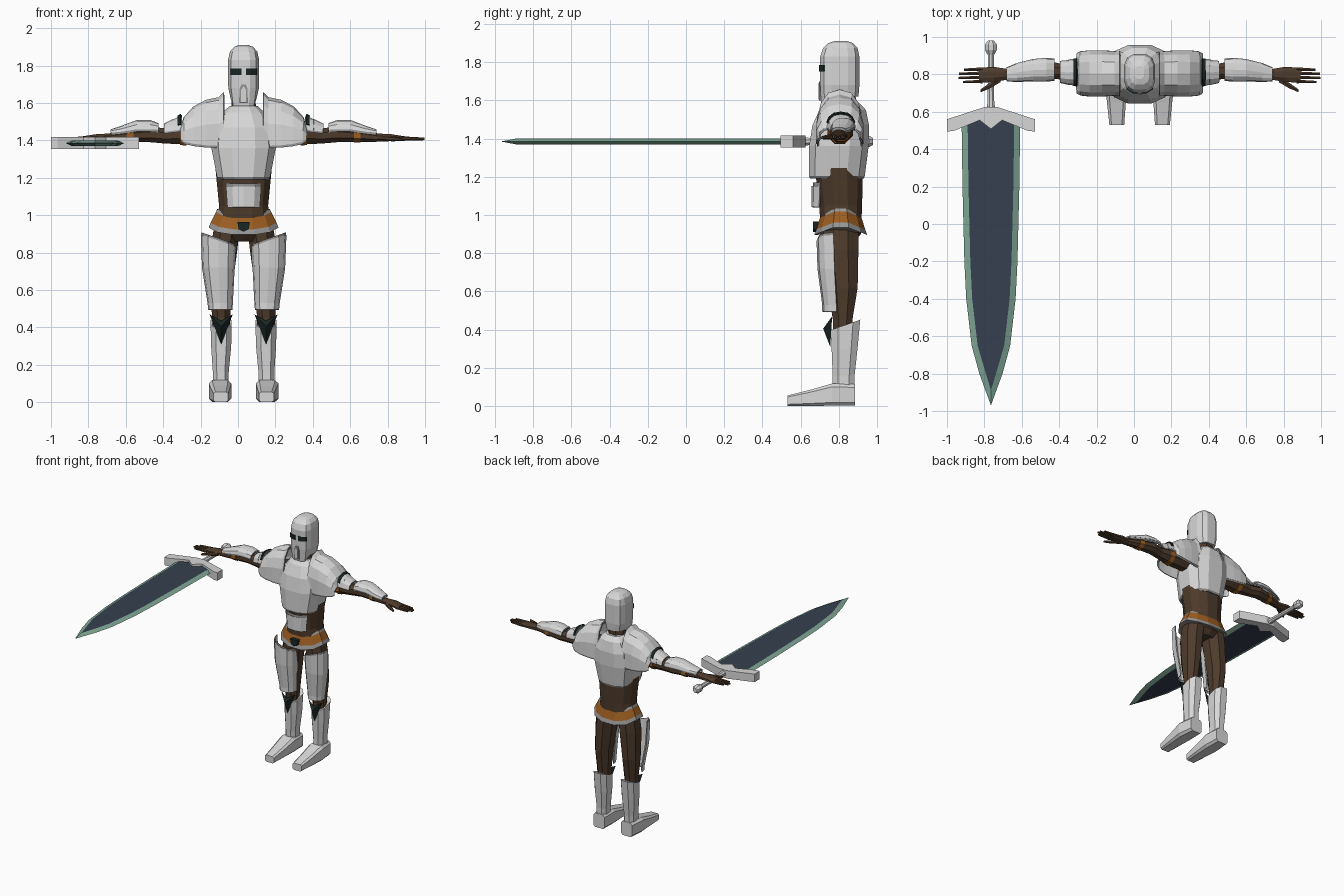
import bpy, bmesh, math

CX = 0.03  # body centre line; the sword makes the whole model off-centre


def material(name, *rgb):
    m = bpy.data.materials.new(name)
    m.diffuse_color = (*rgb, 1)
    return m


PLATE = material("light steel", 0.68, 0.68, 0.68)
TRIM = material("grey trim", 0.30, 0.30, 0.30)
BROWN = material("brown leather", 0.076, 0.044, 0.025)
ORANGE = material("orange leather", 0.33, 0.11, 0.015)
DARK = material("dark green", 0.010, 0.020, 0.018)
BLUE = material("blade blue", 0.037, 0.051, 0.08)
GREEN = material("blade edge green", 0.216, 0.39, 0.305)


def finish(name, bm, mats, mirror=False, x=CX):
    bmesh.ops.recalc_face_normals(bm, faces=bm.faces)
    me = bpy.data.meshes.new(name)
    bm.to_mesh(me)
    bm.free()
    for m in mats:
        me.materials.append(m)
    ob = bpy.data.objects.new(name, me)
    ob.location.x = x
    bpy.context.collection.objects.link(ob)
    if mirror:
        mod = ob.modifiers.new("mirror", 'MIRROR')
        mod.use_mirror_merge = False
    return ob


def place(axis, t, a, b):
    return {'x': (t, a, b), 'y': (a, t, b), 'z': (a, b, t)}[axis]


def loft(name, axis, rings, mats, n=8, p=2.0, rows=None, arc=None, trim=0.0,
         thick=0.014, fix=None, mirror=False, x=CX):
    """Skin rings (t, centre a, centre b, radius a, radius b); an arc gives an open plate."""
    bm = bmesh.new()
    if arc:
        angles = [math.radians(arc[0] + (arc[1] - arc[0]) * i / n) for i in range(n + 1)]
    else:
        angles = [2 * math.pi * (i + 0.5) / n for i in range(n)]
    power = lambda v: math.copysign(abs(v) ** (2 / p), v)
    grid = [[bm.verts.new(place(axis, t, a + ra * power(math.cos(g)), b + rb * power(math.sin(g))))
             for g in angles] for t, a, b, ra, rb in rings]
    for k in range(len(grid) - 1):
        for i in range(n):
            j = (i + 1) % len(angles)
            f = bm.faces.new((grid[k][i], grid[k][j], grid[k + 1][j], grid[k + 1][i]))
            f.material_index = rows[k] if rows else 0
    if not arc:
        for end, row in ((0, 0), (-1, -1)):
            bm.faces.new(grid[end]).material_index = rows[row] if rows else 0
    if fix:
        for v in bm.verts:
            v.co.z += fix(v.co)
    if trim:
        rim = bmesh.ops.inset_region(bm, faces=bm.faces[:], thickness=trim,
                                     use_boundary=True, use_even_offset=True)
        for f in rim['faces']:
            f.material_index = 1
    ob = finish(name, bm, mats, mirror, x)
    if arc:
        s = ob.modifiers.new("thickness", 'SOLIDIFY')
        s.thickness, s.offset = thick, 0
    return ob


def slab(name, axis, outline, t0, t1, mat, mirror=False, x=CX):
    """Extrude an outline along an axis."""
    bm = bmesh.new()
    lo, hi = [[bm.verts.new(place(axis, t, a, b)) for a, b in outline] for t in (t0, t1)]
    bm.faces.new(lo)
    bm.faces.new(hi)
    for i in range(len(lo)):
        j = (i + 1) % len(lo)
        bm.faces.new((lo[i], lo[j], hi[j], hi[i]))
    return finish(name, bm, [mat], mirror, x)


STEEL = [PLATE, TRIM]

# head and neck
loft("neck", 'z', [(1.5, 0, .825, .075, .075), (1.7, 0, .815, .065, .075)], [BROWN])
loft("helmet", 'z', [(1.62, 0, .805, .070, .100), (1.68, 0, .805, .084, .105),
                     (1.83, 0, .805, .085, .105), (1.875, 0, .808, .075, .092),
                     (1.90, 0, .81, .052, .066), (1.91, 0, .81, .025, .035)],
     [PLATE], n=12, p=3, fix=lambda c: -.035 if c.z < 1.63 and c.y < .76 else 0)
slab("eye_slit", 'z', [(.012, .697), (.0345, .697), (.071, .719), (.071, .727), (.0345, .706),
                       (.012, .706)], 1.75, 1.785, DARK, mirror=True)
slab("breather", 'y', [(-.022, 1.60), (.022, 1.60), (.022, 1.675), (.012, 1.70), (-.012, 1.70),
                       (-.022, 1.675)], .697, .706, TRIM)
slab("breather_panel", 'y', [(-.014, 1.605), (.014, 1.605), (.014, 1.67), (0, 1.69),
                             (-.014, 1.67)], .693, .699, PLATE)

# torso
loft("waist", 'z', [(.93, 0, .81, .15, .11), (1.05, 0, .81, .135, .115),
                    (1.25, 0, .80, .155, .13)], [BROWN], n=12, p=2.4)
loft("hips", 'z', [(.86, 0, .81, .10, .07), (.90, 0, .81, .15, .105),
                   (.98, 0, .81, .15, .11)], [BROWN], n=10, p=2.4)
loft("breastplate", 'z', [(1.19, 0, .79, .135, .145), (1.205, 0, .79, .146, .15),
                          (1.36, 0, .80, .177, .16), (1.47, 0, .81, .168, .152),
                          (1.55, 0, .82, .115, .125), (1.585, 0, .82, .075, .09)],
     STEEL, n=12, p=2.6, rows=[1, 0, 0, 0, 0])
loft("belly_plate", 'z', [(1.05, 0, .80, .105, .135), (1.16, 0, .80, .115, .135)], STEEL,
     n=4, p=2.6, arc=(222, 318), trim=.014, thick=.02)
loft("belt", 'z', [(1.045, 0, .81, .145, .105), (1.03, 0, .81, .153, .112),
                   (.975, 0, .81, .182, .132), (.95, 0, .81, .193, .143)],
     [TRIM, ORANGE], n=12, p=2.2, rows=[0, 1, 0], fix=lambda c: -.055 * abs(c.y - .81) / .14)
slab("buckle", 'y', [(-.033, .965), (.033, .965), (.027, .925), (0, .912), (-.027, .925)],
     .664, .70, DARK)

# shoulders and arms
loft("pauldron", 'x', [(.105, .805, 1.41, .12, .24), (.13, .805, 1.41, .115, .215),
                       (.20, .805, 1.41, .12, .20), (.265, .805, 1.41, .12, .165),
                       (.315, .805, 1.41, .115, .11), (.335, .805, 1.41, .105, .05)],
     STEEL, n=8, p=2.5, arc=(-8, 188), trim=.013, mirror=True)
loft("arm", 'x', [(.12, .81, 1.44, .07, .07), (.30, .805, 1.435, .065, .062),
                  (.42, .815, 1.425, .045, .045), (.50, .825, 1.43, .053, .043),
                  (.60, .815, 1.425, .045, .036), (.72, .80, 1.415, .03, .024)],
     [BROWN], mirror=True)
for i, (x0, ry, rz) in enumerate(((.33, .074, .105), (.375, .066, .085))):
    loft(f"arm_lame_{i + 1}", 'x', [(x0, .81, 1.425, ry, rz), (x0 + .05, .813, 1.425, ry - .008, rz - .025)],
         STEEL, n=6, p=2.6, arc=(10, 170), trim=.007, thick=.01, mirror=True)
loft("arm_lame_band", 'x', [(.335, .81, 1.43, .077, .108), (.352, .811, 1.43, .075, .10)], [DARK],
     n=6, p=2.6, arc=(25, 155), thick=.008, mirror=True)
loft("upper_strap", 'x', [(.305, .805, 1.434, .069, .066), (.34, .808, 1.432, .064, .062)],
     [ORANGE], mirror=True)
loft("forearm_strap", 'x', [(.59, .816, 1.426, .05, .041), (.625, .813, 1.423, .047, .038)],
     [ORANGE], mirror=True)
loft("vambrace", 'x', [(.455, .825, 1.44, .058, .045), (.50, .825, 1.44, .06, .062),
                       (.57, .822, 1.44, .056, .062), (.655, .81, 1.432, .047, .038),
                       (.71, .80, 1.43, .036, .022)],
     STEEL, n=6, p=2.6, arc=(8, 172), trim=.009, mirror=True)

# hands
loft("palm", 'x', [(.69, .80, 1.415, .028, .024), (.78, .80, 1.415, .044, .021),
                   (.86, .795, 1.41, .043, .013)], [BROWN], mirror=True)
for i, tip in enumerate((.945, .968, .965, .94)):
    y = .762 + .022 * i
    loft(f"finger_{i + 1}", 'x', [(.84, y, 1.41, .011, .012), (tip, y - .003, 1.408, .007, .007)],
         [BROWN], n=6, mirror=True)
loft("thumb", 'x', [(.745, .775, 1.412, .02, .015), (.80, .74, 1.408, .017, .013),
                    (.85, .712, 1.405, .009, .008)], [BROWN], n=6, mirror=True)

# legs
loft("leg", 'z', [(.93, .09, .81, .075, .10), (.82, .105, .81, .078, .10),
                  (.62, .12, .82, .065, .085), (.45, .12, .82, .052, .055),
                  (.38, .12, .82, .05, .055)], [BROWN], mirror=True)
loft("thigh_plate", 'z', [(.875, .135, .80, .092, .112), (.72, .135, .805, .083, .11),
                          (.53, .125, .81, .063, .09), (.50, .125, .81, .062, .092)],
     STEEL, n=6, p=2.8, arc=(188, 352), trim=.013, mirror=True,
     fix=lambda c: (c.x - .15) * .35 if c.z > .8 else 0)

# knee spike: a folded kite
bm = bmesh.new()
L, C, R, B, M = [bm.verts.new(c) for c in ((.058, .765, .47), (.12, .745, .435), (.182, .765, .47),
                                           (.12, .755, .31), (.12, .718, .405))]
for f in ((L, C, M), (C, R, M), (R, B, M), (B, L, M), (L, B, R, C)):
    bm.faces.new(f)
finish("knee_spike", bm, [DARK], mirror=True)

loft("boot_shaft", 'z', [(.08, .122, .825, .045, .06), (.16, .122, .825, .045, .061),
                         (.30, .12, .83, .057, .072), (.425, .12, .835, .06, .082)],
     [PLATE], p=2.6, mirror=True, fix=lambda c: (c.y - .835) * .35 if c.z > .4 else 0)
loft("boot_foot", 'y', [(.53, .122, .028, .041, .028), (.65, .124, .043, .052, .043),
                        (.765, .126, .06, .062, .06), (.885, .122, .058, .052, .058)],
     [PLATE], p=5, mirror=True)

# sword: bevelled blade with a dark core and a light edge
SX, SZ = -.765, 1.385
bm = bmesh.new()
rows = []
for y, w, yc in ((.57, .157, .57), (.2, .152, .2), (-.2, .142, -.2), (-.4, .132, -.4),
                 (-.65, .103, -.65), (-.8, .062, -.79), (-.97, 0, -.89)):
    wi = max(w - .032, 0)
    h = .015
    rows.append([bm.verts.new(c) for c in ((-w, y, SZ), (-wi, yc, SZ + h), (wi, yc, SZ + h),
                                           (w, y, SZ), (wi, yc, SZ - h), (-wi, yc, SZ - h))])
for r0, r1 in zip(rows, rows[1:]):
    for i in range(6):
        j = (i + 1) % 6
        bm.faces.new((r0[i], r0[j], r1[j], r1[i])).material_index = 0 if i in (1, 4) else 1
bm.faces.new(rows[0])
bmesh.ops.remove_doubles(bm, verts=bm.verts, dist=.0005)
finish("sword_blade", bm, [BLUE, GREEN], x=SX)
half = [(.035, .625), (.235, .56), (.235, .495), (.20, .497), (.06, .555)]
guard = half + [(0, .508)] + [(-a, b) for a, b in reversed(half)]
slab("sword_guard", 'z', guard, SZ - .032, SZ + .032, PLATE, x=SX)
loft("sword_grip", 'y', [(.60, 0, SZ, .026, .026), (.66, 0, SZ, .019, .019),
                         (.92, 0, SZ, .017, .017)], [PLATE], x=SX)
loft("sword_pommel", 'y', [(.905, 0, SZ, .02, .02), (.93, 0, SZ, .034, .032),
                           (.96, 0, SZ, .034, .032), (.98, 0, SZ, .018, .018)], [PLATE], x=SX)
